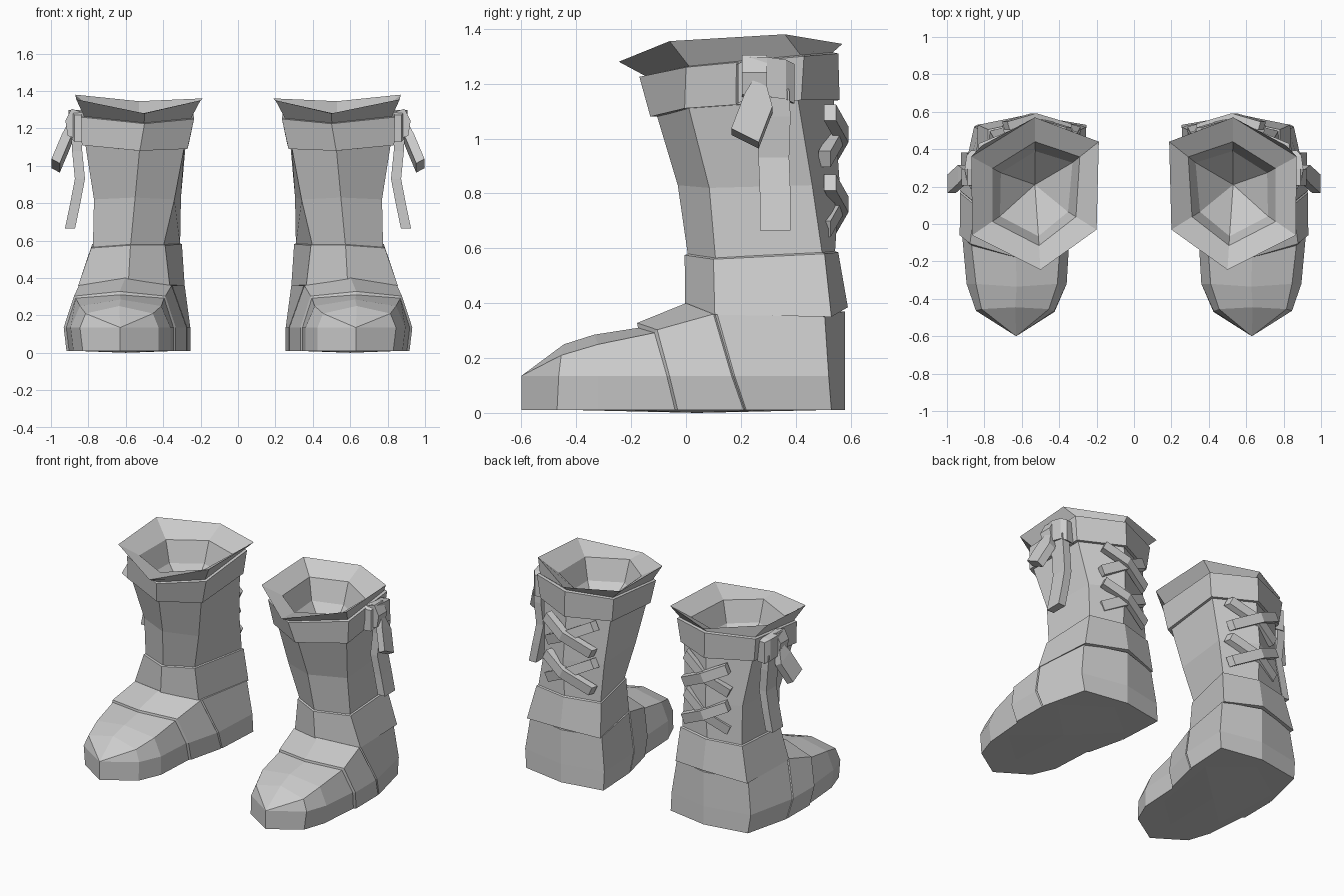
import bpy, bmesh
from mathutils import Vector as V


def loft(name, rings, caps=True):
    """Skin closed rings of equal length, mirrored to make the pair."""
    bm = bmesh.new()
    rows = [[bm.verts.new(p) for p in r] for r in rings]
    n = len(rows[0])
    for a, b in zip(rows, rows[1:]):
        for i in range(n):
            j = (i + 1) % n
            bm.faces.new((a[i], a[j], b[j], b[i]))
    if caps:
        bm.faces.new(rows[0])
        bm.faces.new(rows[-1])
    bmesh.ops.remove_doubles(bm, verts=bm.verts, dist=0.0005)
    bmesh.ops.recalc_face_normals(bm, faces=bm.faces)
    me = bpy.data.meshes.new(name)
    bm.to_mesh(me)
    bm.free()
    ob = bpy.data.objects.new(name, me)
    bpy.context.collection.objects.link(ob)
    ob.modifiers.new("pair", 'MIRROR').use_mirror_merge = False
    return ob


def grow(ring, d, dz=0.0):
    """Offset a ring horizontally from its centre by d, and raise it by dz."""
    c = sum((V(p) for p in ring), V()) / len(ring)
    out = []
    for p in ring:
        r = V(p) - c
        r.z = 0
        out.append(V(p) + r.normalized() * d + V((0, 0, dz)))
    return out


def strap(name, path, wide, thick, taper=1.0):
    """Flat band through a few points; wide and thick are half-size vectors."""
    rings = []
    for i, p in enumerate(path):
        w, t = V(wide) * (taper if i == 0 else 1), V(thick)
        rings.append([V(p) + w + t, V(p) + w - t, V(p) - w - t, V(p) - w + t])
    return loft(name, rings)


# Six-sided sections: front, outer front, outer back, back, inner back, inner front
ankle_low = [(.585, -.003, .395), (.855, .105, .358), (.835, .53, .35),
             (.54, .59, .385), (.285, .52, .355), (.365, .095, .358)]
ankle_top = [(.575, -.005, .575), (.785, .10, .56), (.78, .505, .58),
             (.54, .555, .585), (.30, .49, .58), (.39, .09, .575)]
shaft_mid = [(.55, -.03, .83), (.77, .085, .82), (.75, .46, .83),
             (.54, .56, .84), (.305, .45, .83), (.34, .06, .82)]
band_low = [(.525, -.13, 1.08), (.835, -.005, 1.11), (.81, .42, 1.14),
            (.53, .56, 1.14), (.26, .43, 1.13), (.27, 0, 1.09)]
band_top = [(.50, -.17, 1.225), (.84, 0, 1.26), (.83, .43, 1.30),
            (.53, .555, 1.31), (.24, .44, 1.29), (.235, -.01, 1.25)]
rim = [(.50, -.245, 1.28), (.865, -.06, 1.355), (.87, .36, 1.38),
       (.53, .57, 1.345), (.188, .44, 1.36), (.20, -.03, 1.35)]

# Ankle band, shaft and upper band
loft("ankle_band", [grow(ankle_low, -.03), ankle_low, ankle_top, grow(ankle_top, -.03, .012)])
loft("shaft", [grow(ankle_top, -.012, -.03), grow(ankle_top, -.012),
               shaft_mid, grow(band_low, -.022, .01)], caps=False)

# Upper band runs into the flared cuff, then down into the hollow opening
opening = [V((p.x, p.y, 1.28)) for p in grow(rim, -.13)]
inner = [V((p.x, p.y, 1.14)) for p in grow(opening, -.05)]
pit = [(.53, .21, .93)] * 6
loft("upper_band_and_cuff", [grow(band_low, -.04), band_low, band_top, grow(band_top, -.02, .004),
                             rim, opening, inner, pit], caps=False)


# Foot: arched sections lofted from toe to heel
def section(yl, yu, yt, xo, xi, zu, zt, inset):
    k = .015 if xo > xi else 0
    ym, zm = yl + (yu - yl) * .4, .135
    return [(xo - k, yl, .01), (xo, ym, zm), (xo - inset, yu, zu), ((xo + xi) / 2, yt, zt),
            (xi + inset, yu, zu), (xi, ym, zm), (xi, yl, .01)]


loft("foot", [
    section(-.60, -.60, -.60, .63, .63, .135, .135, 0),
    section(-.47, -.455, -.445, .845, .425, .21, .25, .03),
    section(-.32, -.32, -.335, .895, .36, .25, .285, .05),
    section(-.04, -.115, -.175, .918, .345, .292, .31, .05),
    section(-.03, -.105, -.178, .932, .333, .303, .328, .055),
    section(.21, .10, 0, .93, .275, .36, .40, .08),
    section(.215, .107, .01, .923, .28, .357, .395, .08),
    section(.22, .114, .02, .93, .272, .36, .395, .08),
    section(.53, .505, .50, .855, .255, .36, .37, .03),
    section(.58, .58, .58, .54, .54, .37, .37, 0)], caps=False)

# Very shallow bulge under the sole
sole = [(.62, -.40, .0102), (.85, -.2, .0102), (.87, .3, .0102),
        (.57, .5, .0102), (.32, .3, .0102), (.40, -.2, .0102)]
loft("sole_bulge", [sole, [(.60, .04, 0)] * 6], caps=False)

# Two crossed pairs of laces over the back corner
for row, z in enumerate((1.01, .755)):
    for s in (1, -1):
        dy = .01 * s
        path = [(.685, .515 + dy, z + s * .085), (.53, .56 + dy, z + s * .005),
                (.345, .505 + dy, z - s * .09)]
        strap(f"lace_{row}_{'down' if s > 0 else 'up'}", path,
              (-s * .014, 0, .029), (.006, .022, 0))

# Knot on the outer side with a flared end and a hanging end
strap("knot", [(.845, .185, 1.20), (.865, .23, 1.225), (.875, .29, 1.225),
               (.865, .36, 1.215), (.84, .39, 1.20)], (0, 0, .072), (.03, .005, 0))
strap("knot_wrap", [(.86, .25, 1.295), (.893, .25, 1.23), (.88, .25, 1.15)],
      (0, .045, 0), (.03, 0, .01))
strap("short_tie_end", [(.895, .27, 1.19), (.92, .265, 1.13), (.975, .215, 1.00)],
      (0, .05, -.025), (.022, 0, .012), taper=.5)
strap("long_tie_end", [(.865, .32, 1.18), (.86, .325, 1.08), (.845, .32, .93),
                       (.87, .325, .80), (.898, .325, .665)], (0, .056, 0), (.027, 0, 0))
